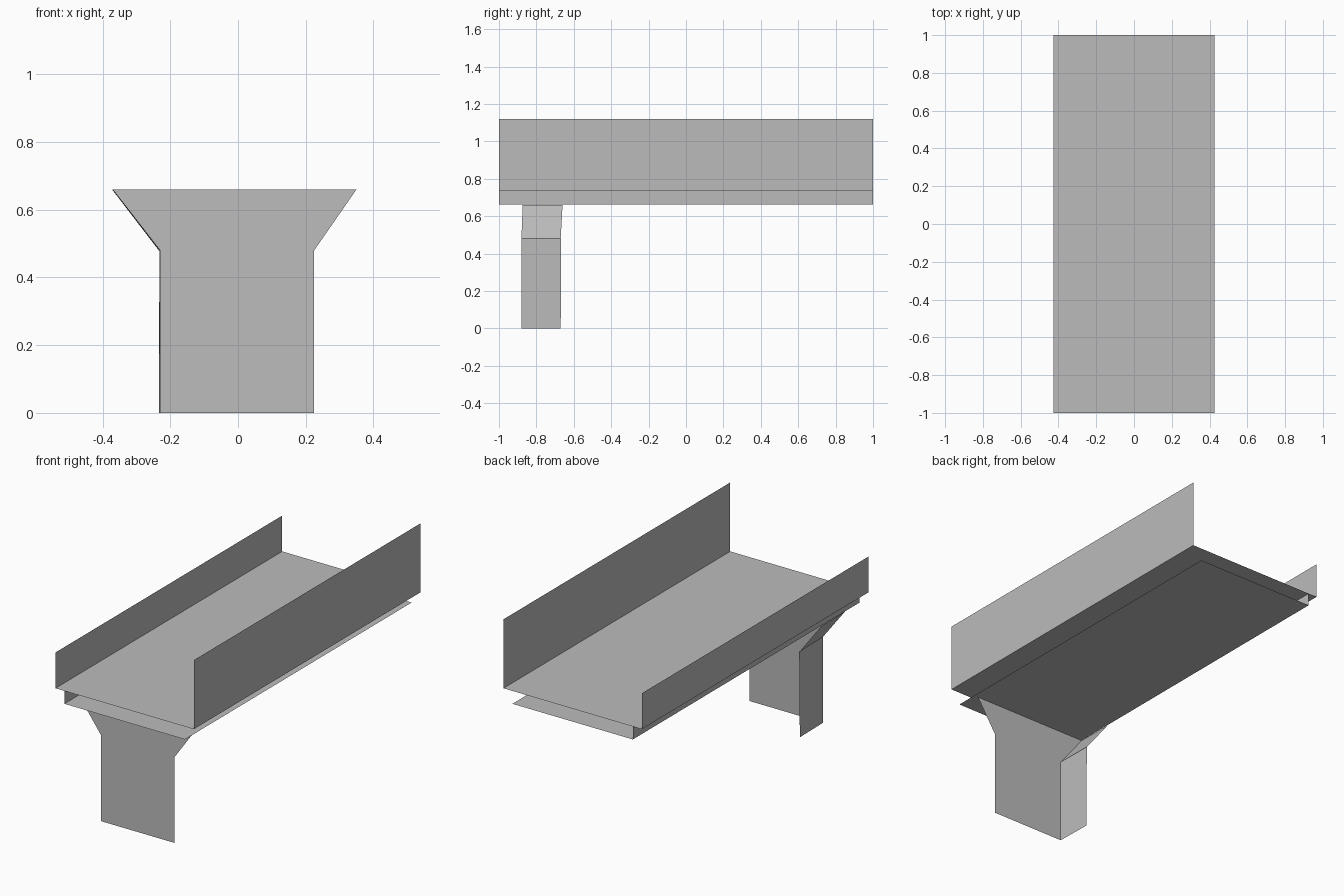
import bpy
import bmesh

cube = bpy.data.objects.get("Cube")
if cube:
    bpy.data.objects.remove(cube, do_unlink=True)

# Plain concrete colour
concrete = bpy.data.materials.new("concrete_grey")
concrete.use_nodes = True
colour = (0.5, 0.5, 0.5, 1.0)
concrete.diffuse_color = colour
concrete.node_tree.nodes["Principled BSDF"].inputs["Base Color"].default_value = colour


def sheet(name, faces):
    """Thin open panel made from a few flat polygons."""
    bm = bmesh.new()
    for corners in faces:
        bm.faces.new([bm.verts.new(c) for c in corners])
    bmesh.ops.remove_doubles(bm, verts=bm.verts, dist=0.0001)
    mesh = bpy.data.meshes.new(name)
    bm.to_mesh(mesh)
    bm.free()
    mesh.materials.append(concrete)
    obj = bpy.data.objects.new(name, mesh)
    bpy.context.collection.objects.link(obj)
    return obj


def span(name, start, end):
    """Panel running the whole length of the bridge between two (x, z) points."""
    (xa, za), (xb, zb) = start, end
    return sheet(name, [[(xa, -1, za), (xb, -1, zb), (xb, 1, zb), (xa, 1, za)]])


HALF = 0.427        # half width of the deck
GIRDER = 0.372      # half width of the girder
DECK, SOFFIT = 0.735, 0.663

# Deck, girder and parapets
span("deck", (-HALF, DECK), (HALF, DECK))
span("girder_soffit", (GIRDER, SOFFIT), (-GIRDER, SOFFIT))
span("girder_right_side", (-GIRDER, SOFFIT), (-GIRDER, DECK))
span("left_parapet", (HALF, DECK), (HALF, 1.12))
span("right_parapet", (-HALF, 0.935), (-HALF, DECK))

# Pier: straight shaft with a flared head, as (left x, right x, front y, z) levels
levels = [(0.225, -0.23, -0.88, 0), (0.225, -0.23, -0.88, 0.48),
          (0.35, -0.37, -0.873, 0.66)]
front, side = [], []
for (la, ra, ya, za), (lb, rb, yb, zb) in zip(levels, levels[1:]):
    front.append([(ra, ya, za), (la, ya, za), (lb, yb, zb), (rb, yb, zb)])
    side.append([(ra - 0.004, ya + 0.21, za), (ra, ya, za),
                 (rb, yb, zb), (rb - 0.002, yb + 0.213, zb)])
pier_front = sheet("pier_front", front)
sheet("pier_right_side", side)

# Merge the shaft and head of the front into one clean outline
bm = bmesh.new()
bm.from_mesh(pier_front.data)
bmesh.ops.dissolve_limit(bm, angle_limit=0.1, verts=bm.verts, edges=bm.edges)
bm.to_mesh(pier_front.data)
bm.free()
